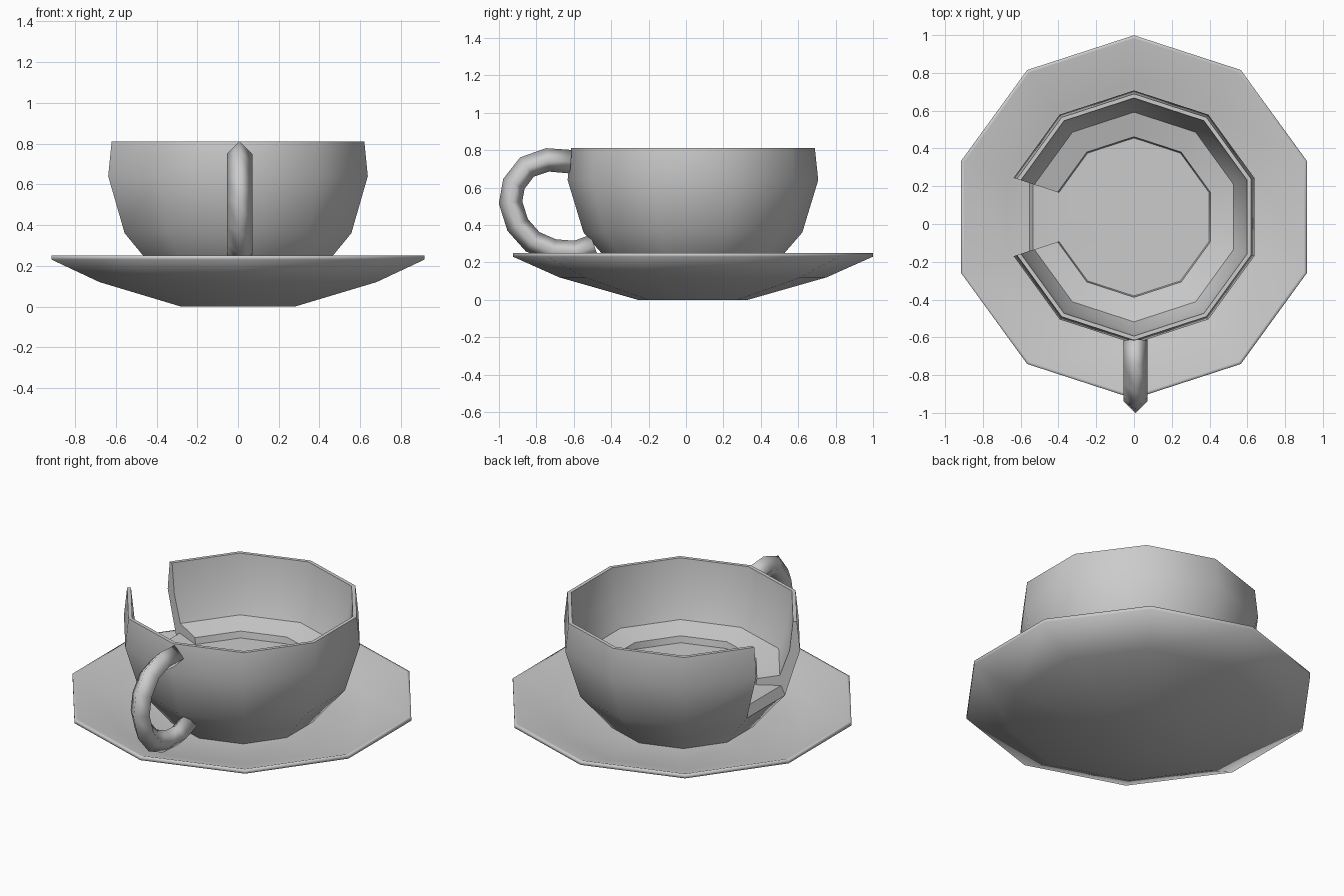
import bpy, bmesh, math
from mathutils import Vector

SIDES = 10
CENTRE_Y = 0.037

old = bpy.data.objects.get("Cube")
if old:
    bpy.data.objects.remove(old, do_unlink=True)

# Single ceramic colour
ceramic = bpy.data.materials.new("grey ceramic")
ceramic.use_nodes = True
colour = (0.6, 0.6, 0.6, 1)
ceramic.diffuse_color = colour
ceramic.node_tree.nodes["Principled BSDF"].inputs["Base Color"].default_value = colour


def finish(bm, name, angle):
    bmesh.ops.recalc_face_normals(bm, faces=bm.faces)
    mesh = bpy.data.meshes.new(name)
    bm.to_mesh(mesh)
    bm.free()
    mesh.materials.append(ceramic)
    obj = bpy.data.objects.new(name, mesh)
    bpy.context.collection.objects.link(obj)
    bpy.ops.object.select_all(action="DESELECT")
    obj.select_set(True)
    bpy.context.view_layer.objects.active = obj
    bpy.ops.object.shade_smooth_by_angle(angle=math.radians(angle))
    return obj


def corner(bm, r, z, i):
    a = math.pi / 2 + math.tau * i / SIDES
    return bm.verts.new((r * math.cos(a), CENTRE_Y + r * math.sin(a), z))


def lathe(bm, profile, skip=lambda ring, seg: False):
    """Turn a profile into a closed ten-sided solid; skip leaves faces out."""
    rings = [[corner(bm, r, z, i) for i in range(SIDES)] for r, z in profile]
    for k in range(len(rings) - 1):
        for i in range(SIDES):
            if not skip(k, i):
                j = (i + 1) % SIDES
                bm.faces.new((rings[k][i], rings[k][j], rings[k + 1][j], rings[k + 1][i]))
    bm.faces.new(rings[0])
    bm.faces.new(rings[-1])
    return rings


# Saucer: shallow dish with a thin rim
bm = bmesh.new()
lathe(bm, [(0.295, 0), (0.715, 0.12), (0.962, 0.23), (0.962, 0.25),
           (0.945, 0.25), (0.70, 0.16), (0.38, 0.148)])
finish(bm, "saucer", 120)

# Cup: bowl with a raised floor and one wall panel missing on the right
LIP, FLOOR, GAP = 2, 9, 2
bm = bmesh.new()
rings = lathe(bm, [(0.39, 0.13), (0.49, 0.25), (0.585, 0.36), (0.67, 0.64),
                   (0.652, 0.81), (0.63, 0.81), (0.61, 0.63), (0.555, 0.475),
                   (0.425, 0.438), (0.418, 0.40)],
              skip=lambda k, i: i == GAP and LIP <= k < FLOOR)
# Broken edges and the low sill left in the gap
sill = [corner(bm, 0.562, 0.415, i) for i in (GAP, GAP + 1)]
for vert, i in zip(sill, (GAP, GAP + 1)):
    bm.faces.new([ring[i] for ring in rings[LIP:FLOOR + 1]] + [vert])
for ring in (rings[LIP], rings[FLOOR]):
    bm.faces.new((ring[GAP], ring[GAP + 1], sill[1], sill[0]))
finish(bm, "cup", 50)

# Handle: four-sided tube swept along a loop at the front
path = [Vector((0.008, y, z)) for y, z in (
    (-0.615, 0.738), (-0.74, 0.748), (-0.85, 0.71), (-0.92, 0.62), (-0.938, 0.52),
    (-0.90, 0.40), (-0.82, 0.31), (-0.71, 0.262), (-0.59, 0.253), (-0.49, 0.288))]
bm = bmesh.new()
tube = []
for n, p in enumerate(path):
    tangent = (path[min(n + 1, len(path) - 1)] - path[max(n - 1, 0)]).normalized()
    across = Vector((1, 0, 0))
    outward = tangent.cross(across)
    tube.append([bm.verts.new(p + 0.063 * (math.cos(a) * outward + math.sin(a) * across))
                 for a in (math.tau * i / 4 for i in range(4))])
for a, b in zip(tube, tube[1:]):
    for i in range(4):
        j = (i + 1) % 4
        bm.faces.new((a[i], a[j], b[j], b[i]))
bm.faces.new(tube[0])
bm.faces.new(tube[-1])
finish(bm, "handle", 120)
